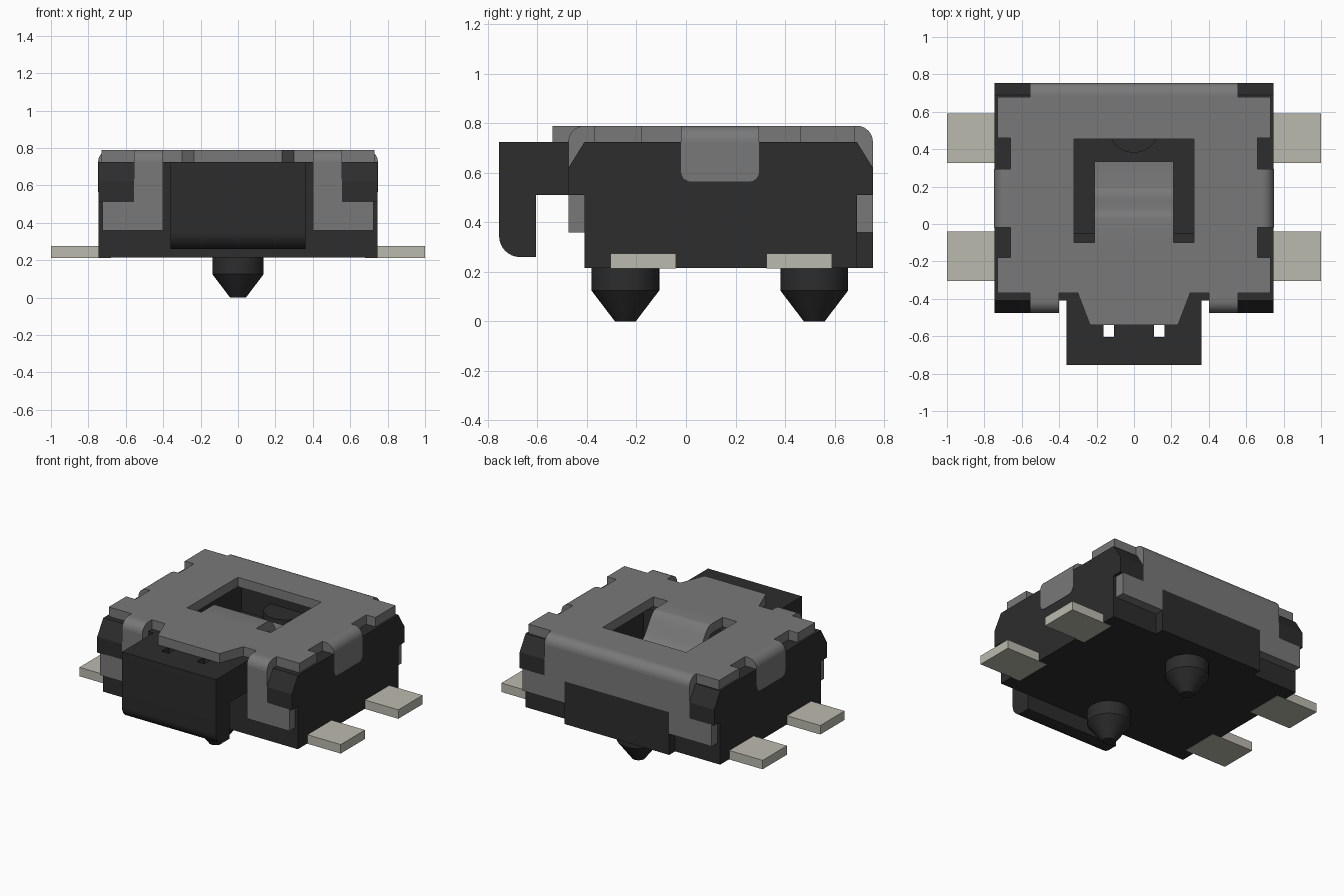
import bpy, bmesh
from math import sin, cos, pi

if "Cube" in bpy.data.objects:
    bpy.data.objects.remove(bpy.data.objects["Cube"], do_unlink=True)


def material(name, rgb):
    m = bpy.data.materials.new(name)
    m.use_nodes = True
    m.diffuse_color = (*rgb, 1)
    m.node_tree.nodes["Principled BSDF"].inputs["Base Color"].default_value = (*rgb, 1)
    return m


BLACK = material("black plastic", (0.026, 0.026, 0.026))
STEEL = material("grey steel", (0.19, 0.19, 0.19))
TIN = material("pale tin", (0.5, 0.49, 0.42))

BASE, DECK, TOP = 0.215, 0.725, 0.79   # underside, body top, cover top
T = TOP - DECK                         # sheet thickness


def prism(name, pts, axis, lo, hi, mat, mirror=False):
    """Extrude a 2D outline along an axis, optionally mirrored across x."""
    place = {"x": lambda a, b, d: (d, a, b),
             "y": lambda a, b, d: (a, d, b),
             "z": lambda a, b, d: (a, b, d)}[axis]
    bm = bmesh.new()
    ends = [[bm.verts.new(place(a, b, d)) for a, b in pts] for d in (lo, hi)]
    bm.faces.new(ends[0])
    bm.faces.new(ends[1])
    for i in range(len(pts)):
        j = (i + 1) % len(pts)
        bm.faces.new((ends[0][i], ends[0][j], ends[1][j], ends[1][i]))
    bmesh.ops.recalc_face_normals(bm, faces=bm.faces)
    me = bpy.data.meshes.new(name)
    bm.to_mesh(me)
    bm.free()
    me.materials.append(mat)
    ob = bpy.data.objects.new(name, me)
    bpy.context.collection.objects.link(ob)
    if mirror:
        ob.modifiers.new("mirror", "MIRROR")
    return ob


def rect(a0, a1, b0, b1):
    return [(a0, b0), (a1, b0), (a1, b1), (a0, b1)]


def box(name, x, y, z, mat, mirror=False):
    return prism(name, rect(*x, *y), "z", *z, mat, mirror)


def both_sides(pts):
    return pts + [(-a, b) for a, b in reversed(pts)]


def arc(ca, cb, r, start, end, n=8):
    return [(ca + r * cos(start + (end - start) * i / n),
             cb + r * sin(start + (end - start) * i / n)) for i in range(n + 1)]


def cut(ob, cutter):
    cutter.hide_render = True
    cutter.hide_viewport = True
    cutter.display_type = "WIRE"
    mod = ob.modifiers.new("cut", "BOOLEAN")
    mod.object = cutter
    mod.operation = "DIFFERENCE"
    mod.solver = "EXACT"


def smooth(ob):
    bpy.ops.object.select_all(action="DESELECT")
    ob.select_set(True)
    bpy.context.view_layer.objects.active = ob
    bpy.ops.object.shade_smooth_by_angle(angle=0.6)


def bend(inner, outer):
    """Section of sheet folding from the cover top down over an edge."""
    s = 1 if outer > inner else -1
    curve = [(outer - s * T + s * a, b) for a, b in arc(0, DECK, T, pi / 2, 0)]
    return [(inner, DECK), (inner, TOP)] + curve


# Body with its slider channel
body = box("body", (-0.745, 0.745), (-0.41, 0.69), (BASE, DECK), BLACK)
cut(body, box("channel_cutter", (-0.36, 0.36), (-0.5, 0.55), (0.51, 0.9), BLACK))
box("rear_block", (-0.4, 0.4), (0.68, 0.755), (BASE, 0.51), BLACK)
for label, edge, s in (("front", -0.41, -1), ("rear", 0.69, 1)):
    out = edge + s * 0.065
    prism(label + "_corner_bump",
          [(edge, 0.51), (out, 0.51), (out, 0.62), (edge, DECK)],
          "x", 0.555, 0.745, BLACK, True)

# Locating pegs and the inner post
bpy.ops.object.select_all(action="DESELECT")
for label, y in (("front", -0.245), ("rear", 0.518)):
    bpy.ops.mesh.primitive_cylinder_add(vertices=40, radius=0.137, depth=0.1,
                                        location=(0, y, 0.175))
    shank = bpy.context.object
    bpy.ops.mesh.primitive_cone_add(vertices=40, radius1=0.042, radius2=0.137,
                                    depth=0.125, location=(0, y, 0.0625))
    tip = bpy.context.object
    for ob, part in ((shank, "_peg"), (tip, "_peg_tip")):
        ob.name = label + part
        ob.data.materials.append(BLACK)
        smooth(ob)
bpy.ops.mesh.primitive_cylinder_add(vertices=40, radius=0.137, depth=0.12,
                                    location=(0, 0.518, 0.56))
post = bpy.context.object
post.name = "inner_post"
post.data.materials.append(BLACK)
smooth(post)

# Hooked slider with two slots
hook = [(-0.755, DECK)] + arc(-0.67, 0.345, 0.085, pi, 1.5 * pi) + [
    (-0.605, 0.26), (-0.605, 0.51), (-0.05, 0.51), (-0.05, DECK)]
slider = prism("slider", hook, "x", -0.36, 0.36, BLACK)
for s in (-1, 1):
    cut(slider, box("slot_cutter", (s * 0.135 - 0.028, s * 0.135 + 0.028),
                    (-0.604, -0.52), (0.4, 0.9), BLACK))
smooth(slider)

# Cover plate with its window
outline = [(0.235, -0.54), (0.3, -0.37), (0.73, -0.37), (0.73, -0.18), (0.66, -0.18),
           (0.66, 0.46), (0.73, 0.46), (0.73, 0.68)]
cover = prism("cover_plate", both_sides(outline), "z", DECK, TOP, STEEL)
cut(cover, box("window_cutter", (-0.32, 0.32), (-0.1, 0.455), (0.6, 0.9), STEEL))

# Spring tongue curving down into the window
drop = 0.17
ys = [0.03 + 0.17 * i / 12 for i in range(13)]
upper = [(-0.1, TOP)] + [
    (y, TOP - drop * (1 - cos(pi * i / 12)) / 2) for i, y in enumerate(ys)
] + [(0.335, TOP - drop)]
lower = [(y - 0.02 * (0 < i < len(upper) - 1), z - T)
         for i, (y, z) in enumerate(upper)]
smooth(prism("spring_tongue", upper + lower[::-1], "x", -0.21, 0.21, STEEL))

# Front legs, rear skirt and their outward feet
foot = [(0.4, 0.36), (0.725, 0.36), (0.725, 0.513), (0.555, 0.513), (0.555, DECK)]
prism("front_leg", [(0.4, DECK)] + foot, "y", -0.475, -0.41, STEEL, True)
smooth(prism("front_leg_bend", bend(-0.37, -0.475), "x", 0.4, 0.555, STEEL, True))
prism("rear_skirt", both_sides([(0.4, 0.51)] + foot), "y", 0.69, 0.755, STEEL)
smooth(prism("rear_bend", bend(0.68, 0.755), "x", -0.555, 0.555, STEEL))

# Side clips with rounded lower corners
clip = [(-0.02, DECK)] + arc(0.02, 0.605, 0.04, pi, 1.5 * pi, 5) \
    + arc(0.255, 0.605, 0.04, 1.5 * pi, 2 * pi, 5) + [(0.295, DECK)]
smooth(prism("side_clip", clip, "x", 0.68, 0.748, STEEL, True))
smooth(prism("side_clip_bend", bend(0.66, 0.748), "y", -0.02, 0.295, STEEL, True))

# Solder pins
for label, y in (("front", -0.305), ("rear", 0.325)):
    box(label + "_pin", (0.68, 1.0), (y, y + 0.265), (BASE - 0.002, 0.275), TIN, True)
